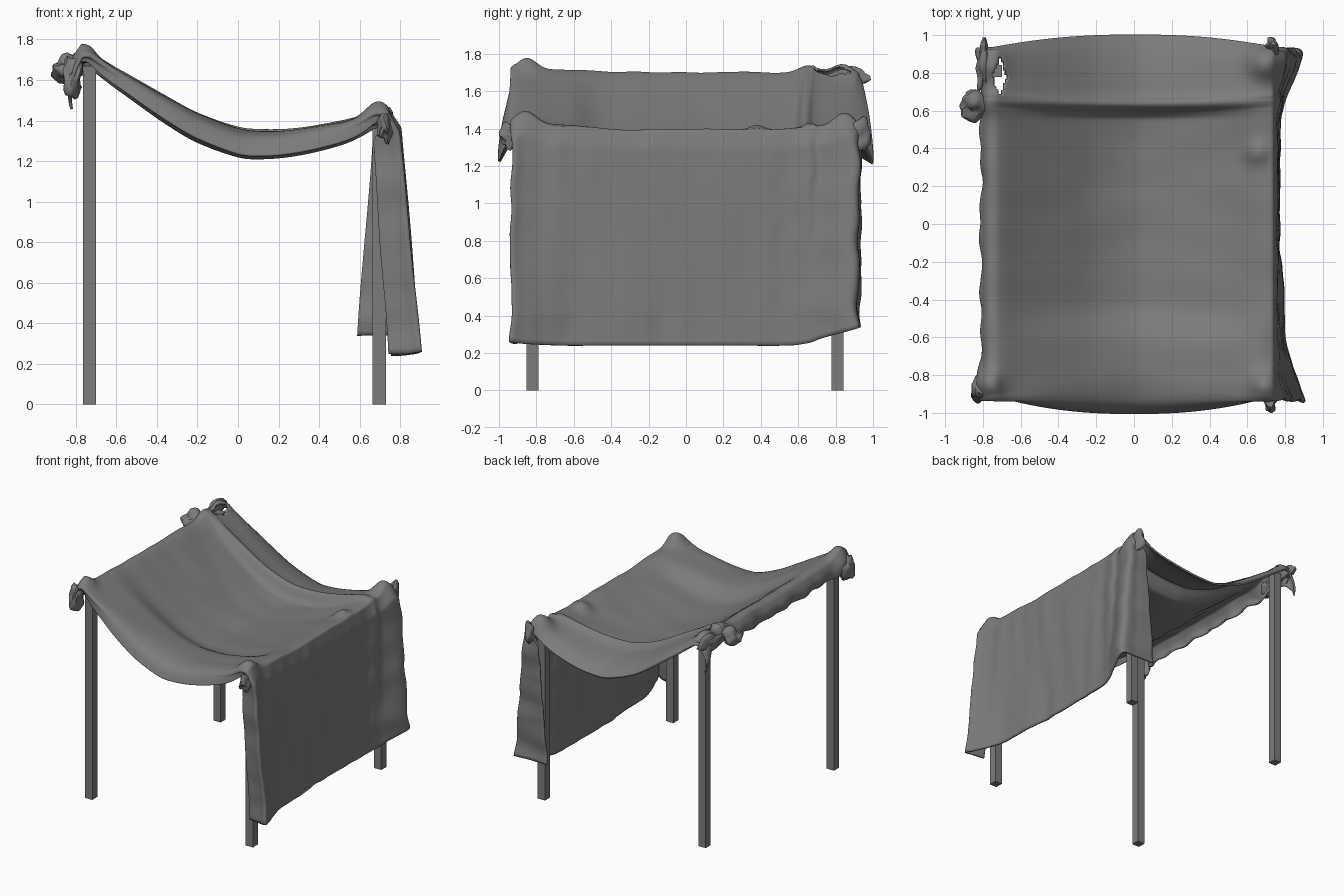
import bpy, bmesh, math
from mathutils import Vector, noise

if "Cube" in bpy.data.objects:
    bpy.data.objects.remove(bpy.data.objects["Cube"])

grey = bpy.data.materials.new("dark_grey")
grey.diffuse_color = (.2, .2, .2, 1)
grey.use_nodes = True
grey.node_tree.nodes["Principled BSDF"].inputs["Base Color"].default_value = grey.diffuse_color


def curve(keys, vals, t):
    """Smooth interpolation through a few key values."""
    t = min(max(t, keys[0]), keys[-1])
    i = 0
    while i < len(keys) - 2 and t > keys[i + 1]:
        i += 1

    def slope(k):
        a, b = max(k - 1, 0), min(k + 1, len(keys) - 1)
        return (vals[b] - vals[a]) / (keys[b] - keys[a])
    h = keys[i + 1] - keys[i]
    u = (t - keys[i]) / h
    a, b, m, n = vals[i], vals[i + 1], slope(i) * h, slope(i + 1) * h
    return ((2*u**3 - 3*u*u + 1) * a + (u**3 - 2*u*u + u) * m
            + (3*u*u - 2*u**3) * b + (u**3 - u*u) * n)


def lerp(a, b, t):
    return a + (b - a) * t


# Posts: tall pair on the left, short pair on the right
def post(name, x, y, h):
    bpy.ops.mesh.primitive_cube_add(size=1, location=(x, y, h / 2))
    o = bpy.context.object
    o.name = name
    o.scale = (0.065, 0.065, h)
    o.data.materials.append(grey)


for side, y in (("front", -0.82), ("back", 0.81)):
    post(side + "_left_post", -0.732, y, 1.67)
    post(side + "_right_post", 0.697, y, 1.36)

# Cross-section of the cloth, front edge (0) to back edge (1)
V = [0, .04, .08, .12, .2, .28, .4, .6, .75, .80, .83, .86, .91, .95, 1]
TOP_Y = [-1, -.97, -.92, -.82, -.62, -.45, -.15, .25, .54, .59, .635, .68, .82, .92, 1]
TOP_DZ = [-.1, -.04, .0, .02, .01, -.065, -.08, -.085, -.075, -.04, .03, .0, -.035, -.065, -.11]
END_Y = [-.90, -.91, -.93, -.86, -.65, -.45, -.15, .25, .54, .62, .66, .71, .90, .92, .93]
FLAP_X0 = [-.07, -.01, .05, .03, .02, .02, .02, .02, .02, .03, .04, .03, .06, .0, -.06]
FLAP_X1 = [.74, .84, .9, .87, .81, .79, .77, .77, .77, .79, .80, .82, .89, .75, .59]
FLAP_Z1 = [.25, .25, .26, .25, .24, .24, .24, .24, .24, .25, .26, .28, .33, .34, .34]
# Sagging line from the left pair of posts to the right pair
SAG_X = [-.77, -.72, -.6, -.35, -.2, 0, .12, .3, .5, .66, .73]
SAG_Z = [1.70, 1.705, 1.637, 1.487, 1.405, 1.335, 1.325, 1.335, 1.37, 1.41, 1.405]
# Peaks over posts and puckers: x, y, height, radius
BUMPS = [(-.77, -.85, .07, .07), (-.77, .84, .05, .07), (.70, -.86, .075, .08),
         (.70, .85, .085, .08), (.65, .38, .035, .06), (-.78, .64, .03, .06)]


def canopy(x, v):
    m = 1 - min(1, abs(x) / .75) ** 2.3
    y = lerp(curve(V, END_Y, v), curve(V, TOP_Y, v), m)
    dz = curve(V, TOP_DZ, v)
    hem = .5 if v < .1 or v > .84 else .12
    z = curve(SAG_X, SAG_Z, x) + dz * (hem + (1 - hem) * m)
    for bx, by, h, r in BUMPS:
        z += h * math.exp(-((x - bx) ** 2 + (y - by) ** 2) / (r * r))
    z += .01 * noise.noise(Vector((x * 2.5, y * 5, 3)))
    return Vector((x, y, z))


def right_flap(t, v):
    top = canopy(.73, v)
    f = min(1, t * 12)
    x = lerp(.73 + curve(V, FLAP_X0, v) * f, curve(V, FLAP_X1, v), t)
    z = lerp(top.z, curve(V, FLAP_Z1, v), t)
    y = curve(V, END_Y, v)
    x += .012 * f * noise.noise(Vector((y * 8, z * 1.5, 1)))
    y += .025 * f * noise.noise(Vector((z * 6, v * 4, 8)))
    return Vector((x, y, z))


def left_flap(t, v):
    top = canopy(-.77, v)
    corner = max(0, abs(top.y) - .7) / .23
    x = -.77 - .035 * math.sin(t * 2.4) - .03 * corner * t
    z = top.z - t * (.12 + .06 * corner)
    x += .03 * t * noise.noise(Vector((top.y * 7, z * 5, 2)))
    z += .03 * t * noise.noise(Vector((top.y * 6, 0, 6)))
    return Vector((x, top.y, z))


# Draped cloth: one grid running left hem, canopy, right hem
NV = 180
stations = [(left_flap, 1 - i / 9) for i in range(9)]
stations += [(canopy, lerp(-.77, .73, i / 150)) for i in range(150)]
stations += [(right_flap, (i / 55) ** 1.2) for i in range(56)]
bm = bmesh.new()
rows = [[bm.verts.new(fn(p, j / NV)) for j in range(NV + 1)] for fn, p in stations]
for a, b in zip(rows, rows[1:]):
    for j in range(NV):
        quad = (a[j], b[j], b[j + 1], a[j + 1])
        c = sum((q.co for q in quad), Vector()) / 4
        # opening beside the back left post
        if abs(c.x + .71) < .04 * (1 - abs(c.y - .78) / .11) and c.z > 1.5:
            continue
        bm.faces.new(quad)
me = bpy.data.meshes.new("draped_cloth")
bm.to_mesh(me)
bm.free()
cloth = bpy.data.objects.new("draped_cloth", me)
bpy.context.collection.objects.link(cloth)
me.materials.append(grey)
for p in me.polygons:
    p.use_smooth = True
mod = cloth.modifiers.new("thickness", 'SOLIDIFY')
mod.thickness = .014
mod.offset = 0


# Bunched cloth at the corners: softly crumpled lumps
def bunch(name, loc, size, seed):
    bpy.ops.mesh.primitive_ico_sphere_add(subdivisions=3, radius=1, location=loc)
    o = bpy.context.object
    o.name = name
    for v in o.data.vertices:
        n = noise.noise(v.co * 1.2 + Vector((seed + .3, seed * 2.1, .6)))
        v.co *= 1 + .7 * n
        v.co = Vector((v.co.x * size[0], v.co.y * size[1], v.co.z * size[2]))
    o.data.materials.append(grey)
    bpy.ops.object.shade_smooth_by_angle(angle=math.radians(40))


bunch("front_left_bunch", (-.815, -.88, 1.61), (.05, .07, .10), 3)
bunch("back_left_bunch", (-.85, .63, 1.65), (.07, .07, .06), 5)
bunch("back_left_loop", (-.80, .82, 1.66), (.035, .12, .06), 9)
bunch("front_right_bunch", (.72, -.94, 1.36), (.04, .05, .07), 12)
bunch("back_right_bunch", (.73, .93, 1.36), (.04, .05, .08), 15)
